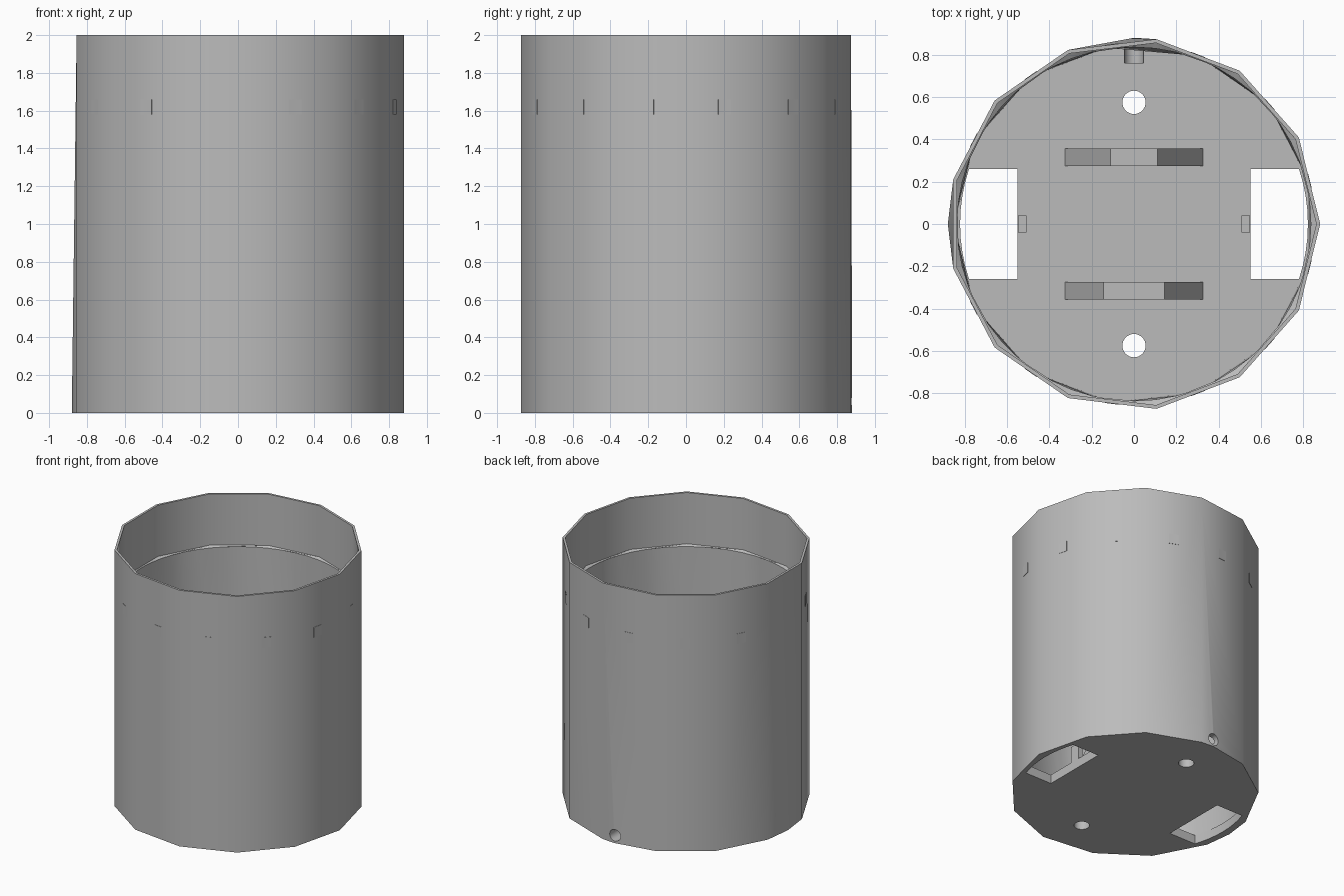
import bpy, bmesh
from math import sin, cos, pi, radians

cube = bpy.data.objects.get("Cube")
if cube:
    bpy.data.objects.remove(cube, do_unlink=True)

grey = bpy.data.materials.new("plain grey")
grey.use_nodes = True
COLOUR = (0.5, 0.5, 0.5, 1)
grey.diffuse_color = COLOUR
grey.node_tree.nodes["Principled BSDF"].inputs["Base Color"].default_value = COLOUR

SIDES = 13
STEP = 2 * pi / SIDES
FLOOR = 0.07


def finish(name, bm):
    bmesh.ops.recalc_face_normals(bm, faces=bm.faces)
    mesh = bpy.data.meshes.new(name)
    bm.to_mesh(mesh)
    bm.free()
    mesh.materials.append(grey)
    obj = bpy.data.objects.new(name, mesh)
    bpy.context.collection.objects.link(obj)
    return obj


def prism(name, points, axis, start, end):
    """Extrude a 2D outline along z, or an (x, z) outline along y."""
    bm = bmesh.new()
    place = (lambda p, d: (p[0], p[1], d)) if axis == "z" else (lambda p, d: (p[0], d, p[1]))
    a = [bm.verts.new(place(p, start)) for p in points]
    b = [bm.verts.new(place(p, end)) for p in points]
    bm.faces.new(a)
    bm.faces.new(b)
    for i in range(len(a)):
        j = (i + 1) % len(a)
        bm.faces.new((a[i], a[j], b[j], b[i]))
    return finish(name, bm)


def disc(x, y, r, n=32):
    return [(x + r * cos(2 * pi * i / n), y + r * sin(2 * pi * i / n)) for i in range(n)]


def zip_rings(bm, a, b):
    """Join two rings, sorted by angle, that may differ in vertex count."""
    turn = lambda ring, i: ring[i % len(ring)][0] + 2 * pi * (i // len(ring))
    i = j = 0
    while i < len(a) or j < len(b):
        va, vb = a[i % len(a)][1], b[j % len(b)][1]
        na, nb = turn(a, i + 1), turn(b, j + 1)
        va2, vb2 = a[(i + 1) % len(a)][1], b[(j + 1) % len(b)][1]
        if i < len(a) and j < len(b) and abs(na - nb) < 0.001:
            bm.faces.new((va, va2, vb2, vb))
            i, j = i + 1, j + 1
        elif j >= len(b) or (i < len(a) and na < nb):
            bm.faces.new((va, va2, vb))
            i += 1
        else:
            bm.faces.new((va, vb2, vb))
            j += 1


# Cup body: outer wall, rim, upper inner wall, round ledge, lower inner wall
corners = [i * STEP for i in range(SIDES)]
half_turned = [a + STEP / 2 for a in corners]
circle = [2 * pi * i / 52 for i in range(52)]
base = sorted(corners + [pi / 2, pi])
profile = [(base, 0.88, 0), (corners, 0.88, 2), (corners, 0.862, 2),
           (corners, 0.862, 1.6), (circle, 0.836, 1.59), (half_turned, 0.85, FLOOR)]
bm = bmesh.new()
rings = [[(a, bm.verts.new((r * cos(a), r * sin(a), z))) for a in angles]
         for angles, r, z in profile]
for lower, upper in zip(rings, rings[1:]):
    zip_rings(bm, lower, upper)
bm.faces.new([v for _, v in rings[0]])
bm.faces.new([v for _, v in rings[-1]])
body = finish("cup_body", bm)

# Openings: two side windows in the floor, two screw holes, one cable hole
cutters = []
for side in (-1, 1):
    arc = [radians(-18.4 + 36.8 * i / 8) for i in range(9)]
    window = [(side * 0.55, -0.26)] + [(side * 0.822 * cos(a), 0.822 * sin(a)) for a in arc]
    window.append((side * 0.55, 0.26))
    cutters.append(prism("window_cutter", window, "z", -0.1, FLOOR + 0.1))
    cutters.append(prism("screw_cutter", disc(0, side * 0.575, 0.055), "z", -0.1, FLOOR + 0.1))
cutters.append(prism("cable_cutter", disc(0, 0.06, 0.045), "y", 0.76, 1))
for cutter in cutters:
    cutter.hide_render = True
    mod = body.modifiers.new("cut", "BOOLEAN")
    mod.operation = "DIFFERENCE"
    mod.solver = "EXACT"
    mod.object = cutter
    bpy.context.view_layer.objects.active = body
    bpy.ops.object.modifier_apply(modifier=mod.name)
    bpy.data.objects.remove(cutter, do_unlink=True)

bpy.ops.object.select_all(action="DESELECT")
body.select_set(True)
bpy.context.view_layer.objects.active = body
bpy.ops.object.shade_smooth_by_angle(angle=radians(35))

# Tapered supports standing on the floor
for name, y, top, height in (("front_support", -0.315, 0.145, 0.4), ("back_support", 0.315, 0.11, 0.47)):
    outline = [(-0.33, FLOOR - 0.01), (0.33, FLOOR - 0.01), (top, FLOOR + height), (-top, FLOOR + height)]
    prism(name, outline, "y", y - 0.042, y + 0.042)

# Small posts beside the windows
for name, side in (("right_post", -1), ("left_post", 1)):
    xs = (side * 0.508, side * 0.548)
    post = [(xs[0], -0.04), (xs[1], -0.04), (xs[1], 0.04), (xs[0], 0.04)]
    prism(name, post, "z", 0.01, 0.2)

# Thin square pads at the middle of each flat, at ledge height
bm = bmesh.new()
apothem = 0.88 * cos(STEP / 2)
for a in half_turned:
    made = bmesh.ops.create_cube(bm, size=1)["verts"]
    for v in made:
        r, t = apothem + v.co.x * 0.004, v.co.y * 0.07
        v.co = (r * cos(a) - t * sin(a), r * sin(a) + t * cos(a), 1.62 + v.co.z * 0.08)
finish("wall_pads", bm)
